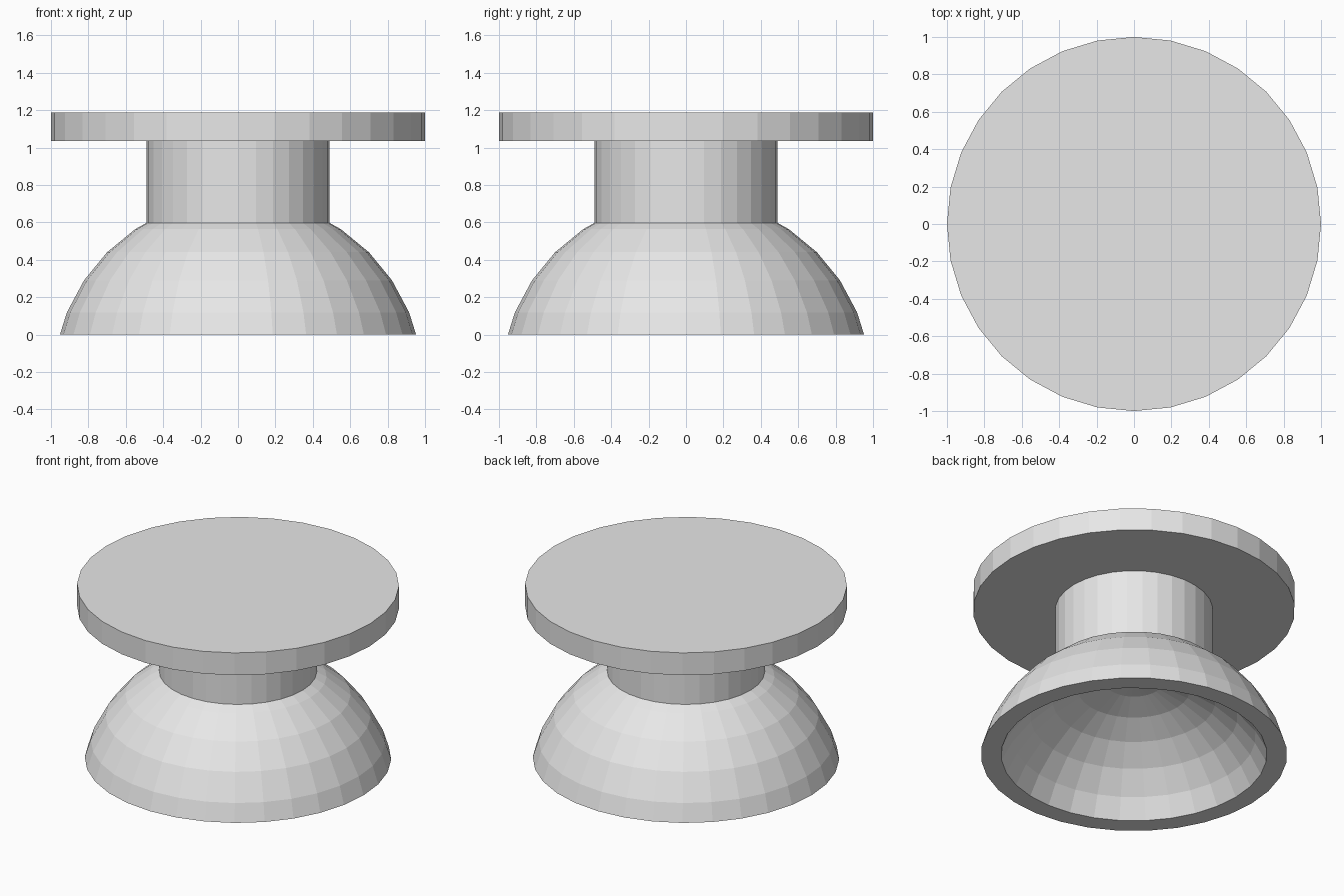
import bpy, bmesh, math

if "Cube" in bpy.data.objects:
    bpy.data.objects.remove(bpy.data.objects["Cube"])

SIDES = 32
STEP = math.pi / 16          # latitude step of the dome rings

grey = bpy.data.materials.new("light grey")
grey.diffuse_color = (0.8, 0.8, 0.8, 1)
grey.use_nodes = True
grey.node_tree.nodes["Principled BSDF"].inputs["Base Color"].default_value = grey.diffuse_color


def lathe(name, profile):
    """Turn a (radius, height) profile, starting and ending on the axis, around z."""
    bm = bmesh.new()
    verts = [bm.verts.new((r, 0, z)) for r, z in profile]
    edges = [bm.edges.new(pair) for pair in zip(verts, verts[1:])]
    bmesh.ops.spin(bm, geom=verts + edges, axis=(0, 0, 1), cent=(0, 0, 0),
                   angle=2 * math.pi, steps=SIDES, use_duplicate=False)
    bmesh.ops.remove_doubles(bm, verts=bm.verts, dist=1e-4)
    bmesh.ops.recalc_face_normals(bm, faces=bm.faces)
    mesh = bpy.data.meshes.new(name)
    bm.to_mesh(mesh)
    bm.free()
    mesh.materials.append(grey)
    obj = bpy.data.objects.new(name, mesh)
    bpy.context.collection.objects.link(obj)
    return obj


def sphere_arc(radius, centre, first, last):
    """Ring points of a sphere, numbered upward from its equator."""
    return [(radius * math.cos(i * STEP), centre + radius * math.sin(i * STEP))
            for i in range(first, last + 1)]


# Hollow dome base: outer shell, flat rim, inner bowl up to its pole
outer = [(0.952, 0)] + sphere_arc(0.99, -0.26, 2, 5) + [(0.49, 0.597)]
inner = [(0.826, 0)] + sphere_arc(0.91, -0.376, 3, 7) + [(0, 0.534)]
lathe("dome_base", [(0, 0.597)] + outer[::-1] + inner)

# Straight stem
lathe("stem", [(0, 0.597), (0.49, 0.597), (0.49, 1.035), (0, 1.035)])

# Flat round top plate
lathe("top_plate", [(0, 1.035), (1, 1.035), (1, 1.188), (0, 1.188)])
